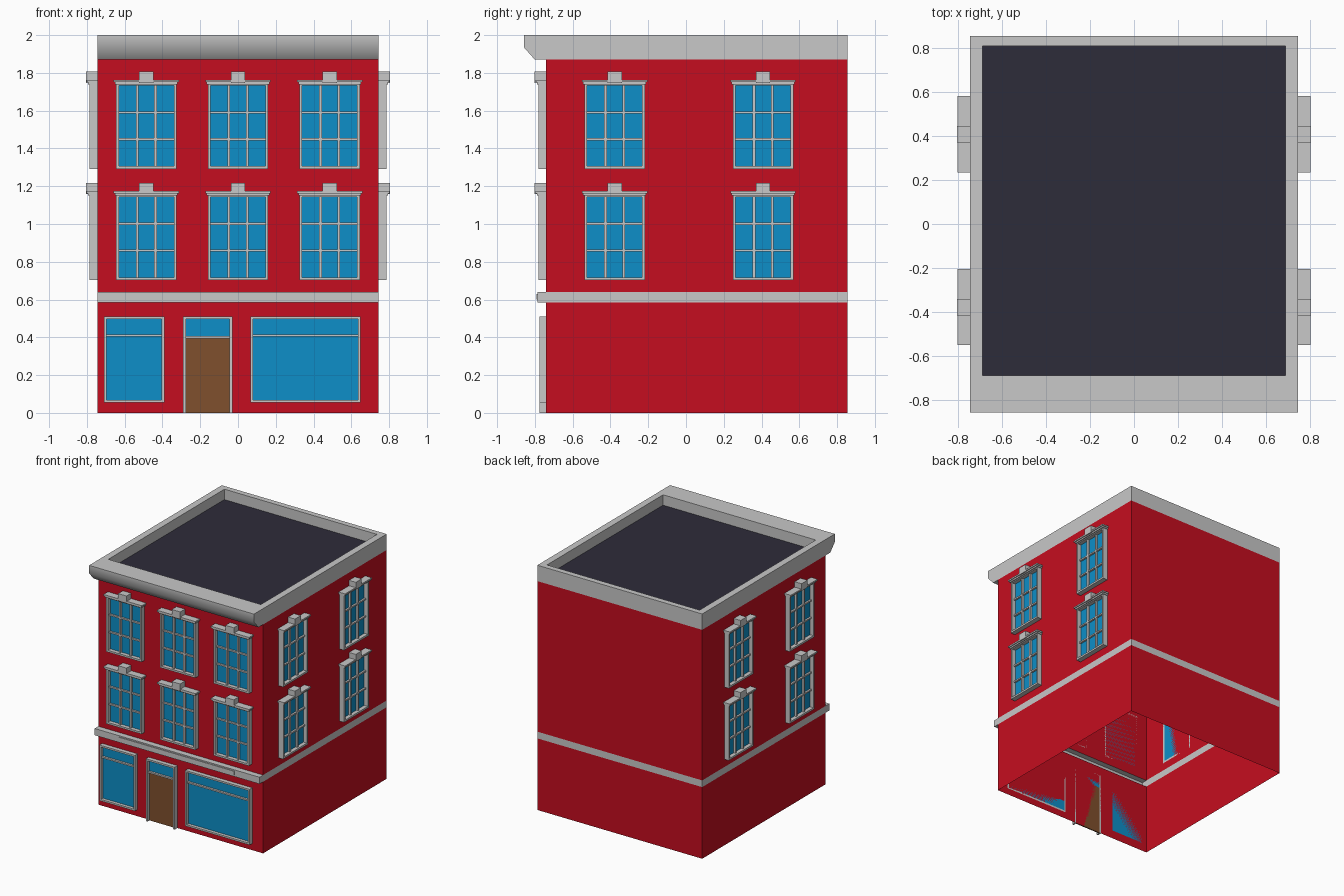
import bpy, bmesh, math
from mathutils import Matrix, Vector

if "Cube" in bpy.data.objects:
    bpy.data.objects.remove(bpy.data.objects["Cube"])


def mat(name, rgb):
    m = bpy.data.materials.new(name)
    m.diffuse_color = (*rgb, 1)
    m.use_nodes = True
    m.node_tree.nodes["Principled BSDF"].inputs["Base Color"].default_value = m.diffuse_color
    return m


RED, STONE, GLASS, BROWN, ROOF = range(5)
MATS = [mat("red brick", (0.56, 0.004, 0.014)), mat("pale stone", (0.58, 0.58, 0.58)),
        mat("blue glass", (0.004, 0.275, 0.58)), mat("brown wood", (0.216, 0.08, 0.026)),
        mat("dark roof", (0.027, 0.025, 0.042))]
HX, YF, YB = 0.745, -0.74, 0.855


def finish(bm, name, mx=None, smooth=None):
    me = bpy.data.meshes.new(name)
    bm.to_mesh(me)
    bm.free()
    for m in MATS:
        me.materials.append(m)
    ob = bpy.data.objects.new(name, me)
    bpy.context.collection.objects.link(ob)
    if mx:
        ob.matrix_world = mx
    if smooth:
        bpy.context.view_layer.objects.active = ob
        ob.select_set(True)
        bpy.ops.object.shade_smooth_by_angle(angle=math.radians(smooth))
        ob.select_set(False)
    return ob


def loft(name, levels, smooth=None, cap=None):
    """Stack rectangles (hx, yfront, yback, z, material of the band above)."""
    bm = bmesh.new()
    rings = [[bm.verts.new(p) for p in ((-hx, a, z), (hx, a, z), (hx, b, z), (-hx, b, z))]
             for hx, a, b, z, _ in levels]
    for k in range(len(rings) - 1):
        for i in range(4):
            j = (i + 1) % 4
            f = bm.faces.new((rings[k][i], rings[k][j], rings[k + 1][j], rings[k + 1][i]))
            f.material_index = levels[k][4]
    if cap is not None:
        bm.faces.new(rings[-1]).material_index = cap
    flat = [f for f in bm.faces if f.calc_area() < 1e-6]
    bmesh.ops.delete(bm, geom=flat, context='FACES_ONLY')
    return finish(bm, name, smooth=smooth)


def box(bm, u0, u1, d0, d1, z0, z1, m):
    """Box in wall space: u along the wall, d outward from it (towards local -y)."""
    mx = Matrix.Translation(((u0 + u1) / 2, -(d0 + d1) / 2, (z0 + z1) / 2)) @ \
        Matrix.Diagonal((u1 - u0, d1 - d0, z1 - z0, 1))
    vs = bmesh.ops.create_cube(bm, size=1, matrix=mx)["verts"]
    for f in {f for v in vs for f in v.link_faces}:
        f.material_index = m


def frame(bm, u0, u1, z0, z1, w, d, sill=True):
    box(bm, u0, u0 + w, 0, d, z0, z1, STONE)
    box(bm, u1 - w, u1, 0, d, z0, z1, STONE)
    box(bm, u0 + w, u1 - w, 0, d, z1 - w, z1, STONE)
    if sill:
        box(bm, u0 + w, u1 - w, 0, d, z0, z0 + w, STONE)


# Open-bottomed walls with the stone band above the shop front
loft("walls", [(HX, YF, YB, 0, RED), (HX, YF, YB, 0.585, STONE), (HX, -0.787, YB, 0.585, STONE),
               (HX, -0.787, YB, 0.64, STONE), (HX, YF, YB, 0.64, RED), (HX, YF, YB, 1.87, RED)])

# Cornice, parapet rim and sunken roof
loft("cornice_and_roof",
     [(HX, YF, YB, 1.87, STONE), (HX, -0.80, YB, 1.87, STONE), (HX, -0.858, YB, 1.935, STONE),
      (HX, -0.858, YB, 2.0, STONE), (0.69, -0.69, 0.81, 2.0, STONE),
      (0.69, -0.69, 0.81, 1.915, STONE)], smooth=45, cap=ROOF)

# Blank sign panel on the band
bm = bmesh.new()
box(bm, -0.52, 0.52, 0.04, 0.052, 0.6, 0.63, STONE)
finish(bm, "sign_panel", Matrix.Translation((0, YF, 0)))


def sash_window(name, mx):
    """Twelve-light... nine-pane window with lintel and keystone, bottom at z = 0."""
    bm = bmesh.new()
    w, h, t = 0.16, 0.455, 0.015
    box(bm, -w + t, w - t, 0, 0.009, t, h - t, GLASS)
    frame(bm, -w, w, 0, h, t, 0.041)
    for i in (-1, 1):
        u, z = i * (w - t) / 3, h / 2 + i * (h / 2 - t) / 3
        box(bm, u - 0.007, u + 0.007, 0.005, 0.026, t, h - t, STONE)
        box(bm, -w + t, w - t, 0.005, 0.024, z - 0.006, z + 0.006, STONE)
    box(bm, -0.166, 0.166, 0, 0.05, h - 0.008, h + 0.004, STONE)
    box(bm, -0.173, 0.173, 0, 0.058, h + 0.004, h + 0.016, STONE)
    box(bm, -0.038, 0.038, 0, 0.061, h, h + 0.06, STONE)
    finish(bm, name, mx)


# Upper windows: two storeys on the front and both sides
for storey, z in (("lower", 0.703), ("upper", 1.292)):
    for i, x in enumerate((-0.485, 0, 0.485)):
        sash_window(f"front_window_{storey}_{i}", Matrix.Translation((x, YF, z)))
    for side, s in (("right", 1), ("left", -1)):
        for i, y in enumerate((-0.378, 0.408)):
            sash_window(f"{side}_window_{storey}_{i}", Matrix.Translation((s * HX, y, z))
                        @ Matrix.Rotation(s * math.pi / 2, 4, 'Z'))

# Shop windows and door
for name, u0, u1, z0, bar in (("shop_window_small", -0.71, -0.39, 0.055, 0.41),
                              ("shop_window_large", 0.065, 0.648, 0.055, 0.41),
                              ("door", -0.29, -0.03, 0, 0.40)):
    bm = bmesh.new()
    t, top = 0.014, 0.51
    door = name == "door"
    frame(bm, u0, u1, z0, top, t, 0.035, sill=not door)
    box(bm, u0 + t, u1 - t, 0, 0.009, bar, top - t, GLASS)
    box(bm, u0 + t, u1 - t, 0, 0.009, z0 if door else z0 + t, bar, BROWN if door else GLASS)
    box(bm, u0 + t, u1 - t, 0.005, 0.026, bar - 0.006, bar + 0.006, STONE)
    finish(bm, name, Matrix.Translation((0, YF, 0)))
